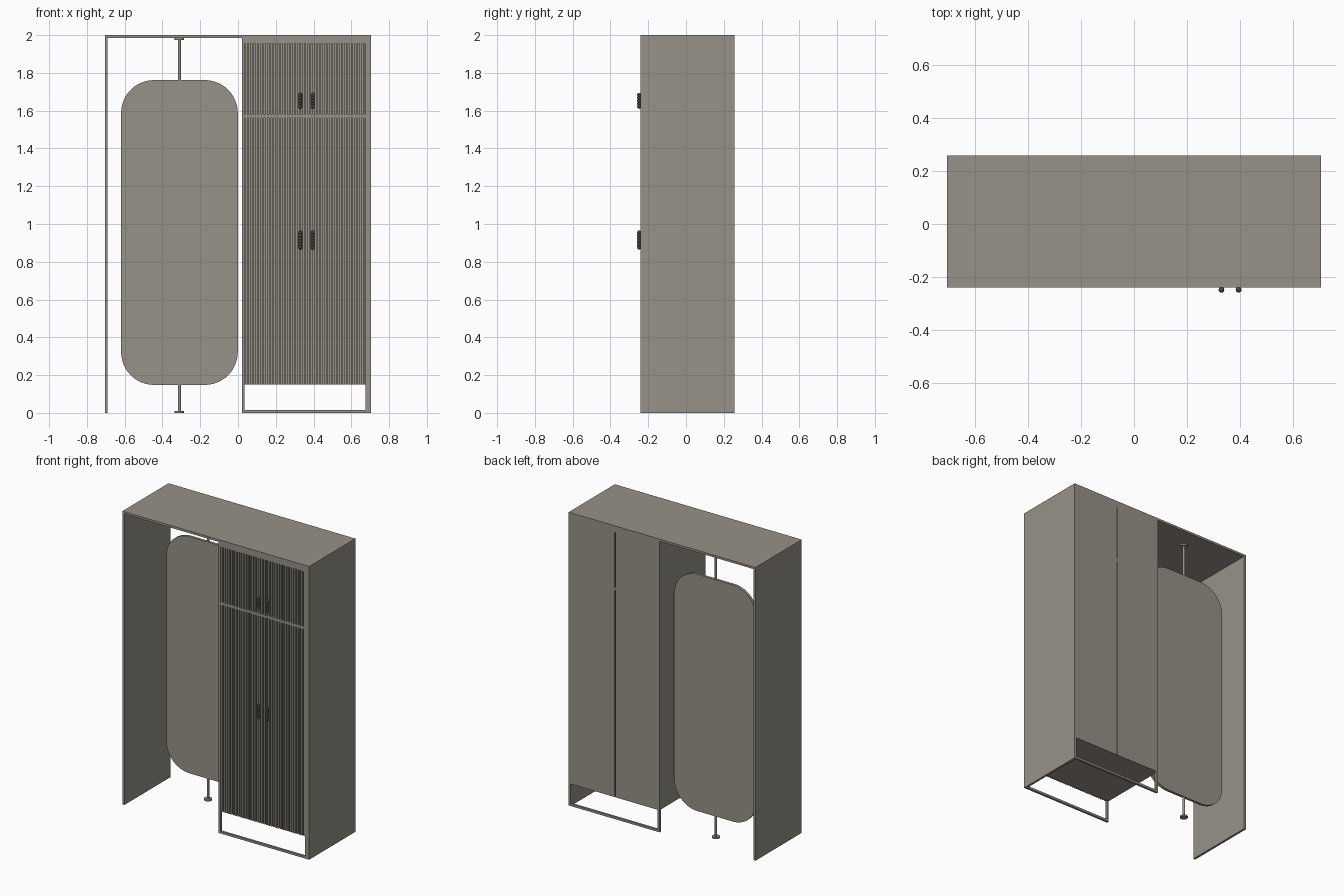
import bpy, bmesh
from math import pi, cos, sin

cube = bpy.data.objects.get("Cube")
if cube:
    bpy.data.objects.remove(cube, do_unlink=True)


def material(name, colour):
    m = bpy.data.materials.new(name)
    m.use_nodes = True
    m.diffuse_color = colour
    m.node_tree.nodes["Principled BSDF"].inputs["Base Color"].default_value = colour
    return m


TAUPE = material("taupe", (0.31, 0.285, 0.245, 1))
DARK = material("dark metal", (0.06, 0.06, 0.058, 1))

FRONT, BACK = -0.24, 0.258
HALF = 0.705          # half of the whole width
T = 0.015             # board thickness
CAB = 0.02            # inner side of the cabinet
BODY = 0.15           # underside of the cabinet
IN0, IN1 = CAB + T, HALF - 2 * T
MID = (IN0 + IN1) / 2


def finish(name, bm, mat):
    mesh = bpy.data.meshes.new(name)
    bmesh.ops.recalc_face_normals(bm, faces=bm.faces)
    bm.to_mesh(mesh)
    bm.free()
    mesh.materials.append(mat)
    ob = bpy.data.objects.new(name, mesh)
    bpy.context.collection.objects.link(ob)
    return ob


def add_box(bm, x0, x1, y0, y1, z0, z1):
    verts = bmesh.ops.create_cube(bm, size=1)["verts"]
    for v in verts:
        v.co.x = x1 if v.co.x > 0 else x0
        v.co.y = y1 if v.co.y > 0 else y0
        v.co.z = z1 if v.co.z > 0 else z0


def box(name, *bounds, mat=TAUPE):
    bm = bmesh.new()
    add_box(bm, *bounds)
    return finish(name, bm, mat)


def smooth(ob):
    bpy.ops.object.select_all(action="DESELECT")
    ob.select_set(True)
    bpy.context.view_layer.objects.active = ob
    bpy.ops.object.shade_smooth_by_angle()


def cylinder(name, x, y, z0, z1, r):
    bpy.ops.mesh.primitive_cylinder_add(vertices=24, radius=r, depth=z1 - z0,
                                        location=(x, y, (z0 + z1) / 2))
    ob = bpy.context.object
    ob.name = name
    ob.data.materials.append(TAUPE)
    smooth(ob)


# Outer frame boards
box("top_board", -HALF, HALF, FRONT, BACK, 2 - T, 2)
box("open_side_board", -HALF, -HALF + T, FRONT, BACK, 0, 2 - T)
box("cabinet_outer_side", HALF - T, HALF, FRONT, BACK, 0, 2 - T)
box("cabinet_inner_side", CAB, IN0, FRONT, BACK, BODY, 2 - T)

# Cabinet carcass, with front header, shelf and edge strip
SHELF0, SHELF1, HEAD = 1.56, 1.58, 1.955
box("cabinet_core", IN0, HALF - T, FRONT + 0.02, BACK - 0.012, BODY, 2 - T)
box("front_header", IN0, HALF - T, FRONT, FRONT + 0.02, HEAD, 2 - T)
box("front_shelf_edge", IN0, IN1, FRONT, FRONT + 0.02, SHELF0, SHELF1)
box("front_edge_strip", IN1, HALF - T, FRONT, FRONT + 0.02, T, HEAD)

# Back panels, leaving a narrow slit in the middle
box("back_panel_inner", IN0, MID - 0.003, BACK - 0.012, BACK, BODY, HEAD)
box("back_panel_outer", MID + 0.003, HALF - T, BACK - 0.012, BACK, BODY, HEAD)
box("back_header", IN0, HALF - T, BACK - 0.012, BACK, HEAD, 2 - T)
box("back_shelf_edge", MID - 0.003, MID + 0.003, BACK - 0.012, BACK, SHELF0, SHELF1)

# Floor frames under the cabinet, front and back
for label, y in (("front", FRONT), ("back", BACK - T)):
    box(label + "_floor_rail", CAB, HALF - T, y, y + T, 0, T)
    box(label + "_leg", CAB, IN0, y, y + T, T, BODY)

# Slatted doors
SLATS = 36
pitch = (IN1 - IN0) / SLATS
for label, z0, z1 in (("lower", BODY, SHELF0), ("upper", SHELF1, HEAD)):
    bm = bmesh.new()
    add_box(bm, IN0, IN1, FRONT + 0.014, FRONT + 0.02, z0, z1)
    for i in range(SLATS):
        x = IN0 + (i + 0.5) * pitch
        add_box(bm, x - pitch * 0.31, x + pitch * 0.31,
                FRONT + 0.002, FRONT + 0.014, z0, z1)
    finish(label + "_slatted_doors", bm, TAUPE)

# Beaded door handles
for label, z0, beads in (("lower", 0.865, 6), ("upper", 1.61, 5)):
    for side, x in (("inner", 0.33), ("outer", 0.395)):
        bm = bmesh.new()
        for i in range(beads):
            made = bmesh.ops.create_uvsphere(bm, u_segments=12, v_segments=8,
                                             radius=0.011)["verts"]
            bmesh.ops.translate(bm, verts=made,
                                vec=(x, FRONT - 0.008, z0 + 0.011 + i * 0.0157))
        smooth(finish(f"{label}_{side}_handle", bm, DARK))

# Tall rounded mirror panel
MX, MY, R = -0.31, 0.12, 0.175
W, Z0, Z1 = 0.309, 0.148, 1.762
bm = bmesh.new()
outline = []
corners = ((MX + W - R, Z1 - R), (MX - W + R, Z1 - R),
           (MX - W + R, Z0 + R), (MX + W - R, Z0 + R))
for k, (cx, cz) in enumerate(corners):
    for i in range(13):
        a = (k + i / 12) * pi / 2
        outline.append(bm.verts.new((cx + R * cos(a), MY - 0.009, cz + R * sin(a))))
face = bm.faces.new(outline)
out = bmesh.ops.extrude_face_region(bm, geom=[face])["geom"]
bmesh.ops.translate(bm, vec=(0, 0.018, 0),
                    verts=[g for g in out if isinstance(g, bmesh.types.BMVert)])
smooth(finish("mirror_panel", bm, TAUPE))

# Swivel poles with end discs
cylinder("lower_pole", MX, MY, 0.01, Z0 + 0.01, 0.008)
cylinder("upper_pole", MX, MY, Z1 - 0.01, 2 - T - 0.01, 0.008)
cylinder("floor_disc", MX, MY, 0, 0.01, 0.025)
cylinder("ceiling_disc", MX, MY, 2 - T - 0.01, 2 - T, 0.025)
